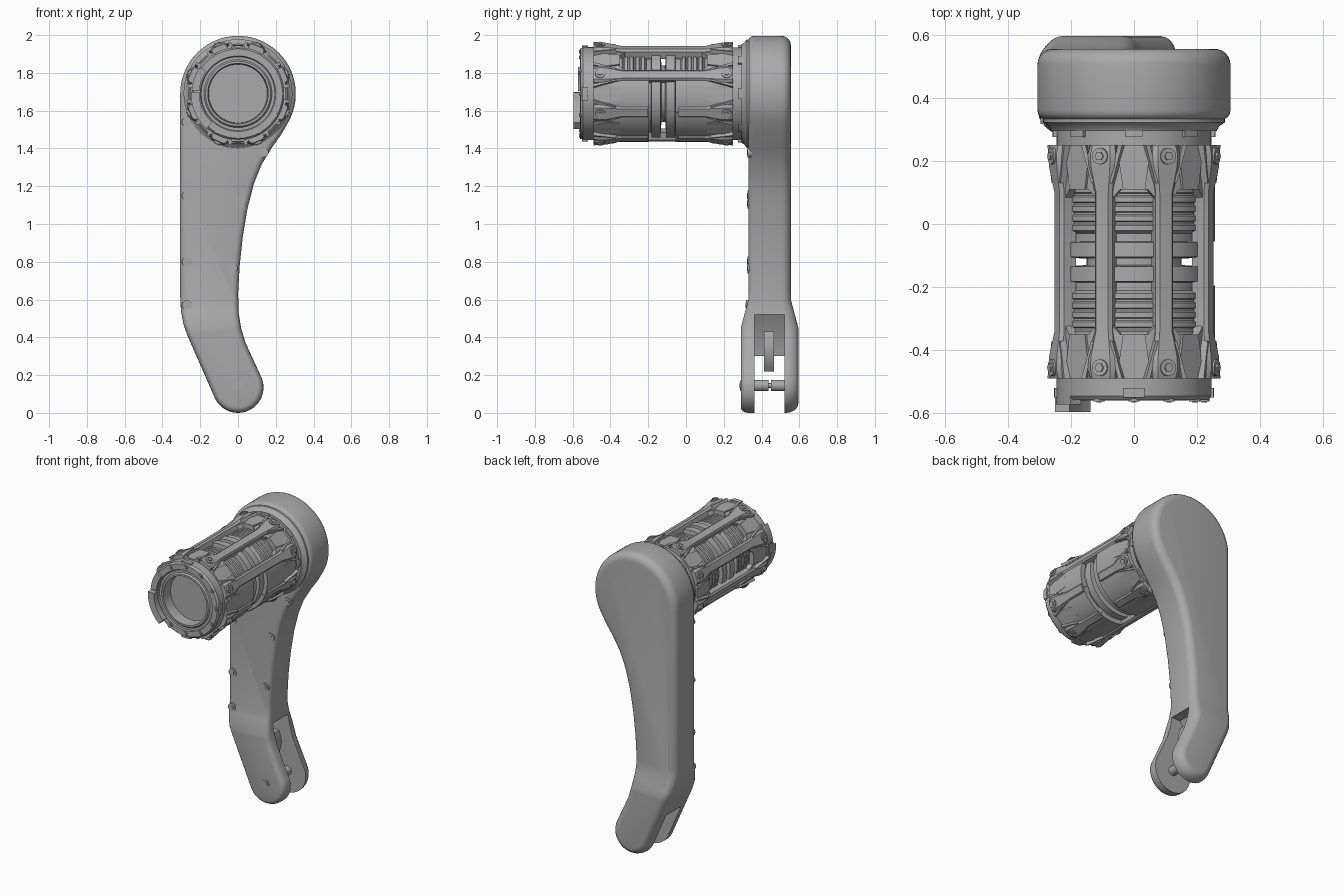
import bpy, bmesh
from math import sin, cos, pi, radians
from mathutils import Vector, Matrix

if "Cube" in bpy.data.objects:
    bpy.data.objects.remove(bpy.data.objects["Cube"])

grey = bpy.data.materials.new("plain grey")
grey.use_nodes = True
tone = (0.4, 0.4, 0.4, 1)
grey.diffuse_color = tone
grey.node_tree.nodes["Principled BSDF"].inputs["Base Color"].default_value = tone

HUB = Vector((0, 0, 1.69))
parts = []


def finish(name, bm):
    bmesh.ops.remove_doubles(bm, verts=bm.verts, dist=0.0002)
    bmesh.ops.recalc_face_normals(bm, faces=bm.faces)
    mesh = bpy.data.meshes.new(name)
    bm.to_mesh(mesh)
    bm.free()
    mesh.materials.append(grey)
    ob = bpy.data.objects.new(name, mesh)
    bpy.context.collection.objects.link(ob)
    parts.append(ob)
    return ob


def skin(bm, rings, caps=True):
    """Bridge equal rings of points, closing both ends."""
    loops = [[bm.verts.new(p) for p in ring] for ring in rings]
    n = len(loops[0])
    for a, b in zip(loops, loops[1:]):
        for i in range(n):
            bm.faces.new((a[i], a[(i + 1) % n], b[(i + 1) % n], b[i]))
    if caps:
        bm.faces.new(loops[0])
        bm.faces.new(loops[-1])


def lathe(name, profile, steps=64):
    """Spin (radius, y) points about the barrel axis."""
    bm = bmesh.new()
    vs = [bm.verts.new(HUB + Vector((r, y, 0))) for r, y in profile]
    es = [bm.edges.new(pair) for pair in zip(vs, vs[1:])]
    bmesh.ops.spin(bm, geom=vs + es, cent=HUB, axis=(0, 1, 0),
                   angle=2 * pi, steps=steps)
    return finish(name, bm)


def polar(deg, r, y, side=0):
    a = radians(deg)
    return HUB + Vector((r * cos(a) - side * sin(a), y, r * sin(a) + side * cos(a)))


def sector(bm, a0, a1, r0, r1, y0, y1, n=6):
    """Curved block around the barrel axis."""
    rings = []
    for i in range(n + 1):
        a = a0 + (a1 - a0) * i / n
        rings.append([polar(a, r0, y0), polar(a, r1, y0), polar(a, r1, y1), polar(a, r0, y1)])
    skin(bm, rings)


def rod(bm, start, end, r, sides=20):
    start, end = Vector(start), Vector(end)
    d = end - start
    m = Matrix.Translation((start + end) / 2) @ d.to_track_quat('Z', 'Y').to_matrix().to_4x4()
    bmesh.ops.create_cone(bm, cap_ends=True, segments=sides, radius1=r, radius2=r,
                          depth=d.length, matrix=m)


def bolt(bm, base, axis, r, h):
    """Washer ring with a raised hexagonal core."""
    base, axis = Vector(base), Vector(axis).normalized()
    rod(bm, base - axis * 0.02, base + axis * h * 0.6, r)
    rod(bm, base, base + axis * h, r * 0.55, 6)


# Arm outline: large hub arc, straight left edge, bent toe, hollow right edge
def arc(cx, cz, r, a0, a1, n):
    return [Vector((cx + r * cos(radians(a0 + (a1 - a0) * i / n)),
                    cz + r * sin(radians(a0 + (a1 - a0) * i / n)))) for i in range(n + 1)]


outline = arc(0, 1.69, 0.306, -29, 180, 40)
outline += [Vector(p) for p in ((-0.306, 1.2), (-0.306, 0.62), (-0.302, 0.54),
                                (-0.289, 0.47), (-0.268, 0.41))]
outline += arc(0, 0.135, 0.135, 203, 383, 24)
outline += [Vector(p) for p in ((0.04, 0.37), (0.016, 0.45), (0.002, 0.54), (0.001, 0.64),
                                (0.009, 0.78), (0.025, 0.93), (0.05, 1.08), (0.083, 1.21),
                                (0.125, 1.315), (0.18, 1.405), (0.23, 1.475))]


def inset(points, d):
    out = []
    for i, p in enumerate(points):
        t = (points[(i + 1) % len(points)] - points[i - 1]).normalized()
        out.append(p + Vector((-t.y, t.x)) * d)
    return out


def slab(bm, sections):
    skin(bm, [[(p.x, y, p.y) for p in inset(outline, d)] for d, y in sections])


bm = bmesh.new()
sections = []
for i in range(5):
    a = i / 4 * pi / 2
    sections.append((0.03 * (1 - sin(a)), 0.33 + 0.03 * (1 - cos(a))))
for i in range(7):
    a = i / 6 * pi / 2
    sections.append((0.05 * (1 - cos(a)), 0.505 + 0.05 * sin(a)))
slab(bm, sections)
for z in (0.6, 0.45):
    bmesh.ops.bisect_plane(bm, geom=bm.verts[:] + bm.edges[:] + bm.faces[:],
                           plane_co=(0, 0, z), plane_no=(0, 0, 1))
for v in bm.verts:  # widen toward the fork
    k = min(1, max(0, (0.6 - v.co.z) / 0.15))
    v.co.y = 0.4425 + (v.co.y - 0.4425) * (1 + 0.355 * k)
arm = finish("arm", bm)

# Fork slot, open through the toe and pocketed above it
bm = bmesh.new()
slot = [(0.4, -0.1), (0.4, 0.52), (-0.06, 0.52), (-0.13, 0.4), (-0.15, 0.3),
        (-0.4, 0.3), (-0.4, -0.1)]
skin(bm, [[(x, y, z) for x, z in slot] for y in (0.363, 0.522)])
cutter = finish("slot_cutter", bm)
cutter.hide_render = True
cut = arm.modifiers.new("slot", 'BOOLEAN')
cut.operation, cut.object, cut.solver = 'DIFFERENCE', cutter, 'EXACT'
bpy.context.view_layer.objects.active = arm
bpy.ops.object.modifier_apply(modifier=cut.name)
parts.remove(cutter)
bpy.data.objects.remove(cutter)

# Fork pin, its heads and the pull lug in the pocket
bm = bmesh.new()
for a, b, r in ((0.3, 0.436, 0.03), (0.45, 0.58, 0.03), (0.42, 0.47, 0.012)):
    rod(bm, (0, a, 0.145), (0, b, 0.145), r)
bolt(bm, (0, 0.29, 0.145), (0, -1, 0), 0.026, 0.006)
finish("fork_pin", bm)
bm = bmesh.new()
lug = [(-0.14, 0.43), (-0.02, 0.43), (0.0, 0.36), (-0.02, 0.27), (-0.06, 0.22),
       (-0.1, 0.23), (-0.16, 0.34)]
skin(bm, [[(x, y, z) for x, z in lug] for y in (0.413, 0.465)])
finish("pull_lug", bm)

# Cover bolts on the arm front
bm = bmesh.new()
for x, z in ((-0.27, 1.54), (-0.27, 1.15), (-0.27, 0.8), (-0.27, 0.57),
             (0.135, 1.38), (0.012, 1.11), (-0.03, 0.765)):
    bolt(bm, (x, 0.33 - (0.008 if z < 0.6 else 0), z), (0, -1, 0), 0.027, 0.008)
finish("arm_bolts", bm)

# Mounting flange with lugs
lathe("mount_flange", [(0, 0.36), (0.288, 0.36), (0.288, 0.322), (0.27, 0.31), (0.262, 0.295),
                       (0.245, 0.295), (0.245, 0.24), (0, 0.24)])
bm = bmesh.new()
for k in range(8):
    sector(bm, 45 * k - 6, 45 * k + 6, 0.2, 0.258, 0.275, 0.33, 3)
finish("flange_lugs", bm)

# Ribbed inner drums with a narrow neck between them
ribs = [(0, 0.25), (0.225, 0.25)]
for y in (0.1, 0.07, 0.04, 0.01):
    ribs += [(0.225, y), (0.219, y - 0.004), (0.219, y - 0.01), (0.225, y - 0.014)]
ribs += [(0.225, -0.02), (0.205, -0.03), (0.205, -0.055), (0.232, -0.058), (0.232, -0.105),
         (0.15, -0.11)]
mirror = [(r, -0.24 - y) for r, y in reversed(ribs)]
lathe("inner_drums", ribs + mirror)

# End bands with window chamfers, and flat panels between the struts
bm = bmesh.new()
for y0, y1, tip in ((0.11, 0.25, 0.085), (-0.49, -0.35, -0.325)):
    sector(bm, 0, 360, 0.215, 0.25, y0, y1, 64)
    inner, outer = (y0, y1) if tip > 0 else (y1, y0)
    for k in range(8):
        for s in (-1, 1):
            a = 45 * k
            skin(bm, [[polar(a + s * d, r, y) for d, y in
                       ((10, inner), (22, inner), (22, tip - (0.03 if tip > 0 else -0.03)))]
                      for r in (0.22, 0.25)])
        skin(bm, [[polar(45 * k, 0.255, y, w) for w, y in
                   ((-0.055, outer), (0.055, outer), (0.035, inner), (-0.035, inner))],
                  [polar(45 * k, 0.23, y, w) for w, y in
                   ((-0.055, outer), (0.055, outer), (0.035, inner), (-0.035, inner))]])
finish("end_bands", bm)

# Eight struts with flared bolted ends; the lower right ones are interrupted
bm = bmesh.new()
half = [(-0.49, 0.042, 0.272), (-0.46, 0.048, 0.28), (-0.42, 0.046, 0.278),
        (-0.34, 0.03, 0.264), (-0.2, 0.03, 0.264)]
flip = [(-0.24 - y, w, r) for y, w, r in reversed(half)]
for k in range(8):
    a = 22.5 + 45 * k
    runs = (half, flip) if k in (6, 7) else (half + flip,)
    for run in runs:
        skin(bm, [[polar(a, 0.21, y, -w * 0.9), polar(a, r - 0.012, y, -w), polar(a, r, y, -w * 0.7),
                   polar(a, r, y, w * 0.7), polar(a, r - 0.012, y, w), polar(a, 0.21, y, w * 0.9)]
                  for y, w, r in run])
    for y in (0.215, -0.455):
        bolt(bm, polar(a, 0.276, y), polar(a, 1, 0) - HUB, 0.026, 0.016)
    for y0, y1 in ((0.13, 0.25), (-0.49, -0.37)):  # flanking ridges
        for s in (-1, 1):
            mid, end = (y0, y1) if y0 > 0 else (y1, y0)
            skin(bm, [[polar(a, r, y, s * w) for y, w in
                       ((mid, 0.028), (mid, 0.036), (end, 0.07), (end, 0.055))]
                      for r in (0.22, 0.268)])
finish("struts", bm)

# Side covers closing the lower right windows
bm = bmesh.new()
for k in (0, -1, -2):
    for y0, y1 in ((-0.49, -0.195), (-0.055, 0.25)):
        sector(bm, 45 * k - 22, 45 * k + 22, 0.225, 0.256, y0, y1, 6)
finish("side_covers", bm)

# Hollow nose with stepped bore
lathe("nose", [(0.22, -0.48), (0.246, -0.48), (0.246, -0.545), (0.236, -0.558), (0.2, -0.558),
               (0.195, -0.55), (0.18, -0.55), (0.172, -0.56), (0.16, -0.56), (0.155, -0.5),
               (0.155, -0.46), (0.138, -0.46), (0.13, -0.43), (0.13, -0.36), (0.105, -0.35),
               (0.092, -0.38), (0.085, -0.38), (0.08, -0.34), (0.012, -0.34), (0, -0.345)])
bm = bmesh.new()
for k in range(12):
    a = 30 * k
    bolt(bm, polar(a, 0.222, -0.556), (0, -1, 0), 0.018, 0.01)
    if k % 3 == 0:
        sector(bm, a - 8, a + 8, 0.235, 0.254, -0.55, -0.52, 3)
    if k % 2:
        sector(bm, a - 5, a + 5, 0.08, 0.135, -0.42, -0.36, 3)
finish("nose_bolts", bm)
bm = bmesh.new()
sector(bm, 178, 228, 0.205, 0.25, -0.596, -0.54)
sector(bm, 145, 176, 0.205, 0.246, -0.572, -0.54)
finish("nose_tabs", bm)

bpy.ops.object.select_all(action='DESELECT')
for ob in parts:
    ob.select_set(True)
bpy.context.view_layer.objects.active = arm
bpy.ops.object.shade_smooth_by_angle(angle=radians(30))
